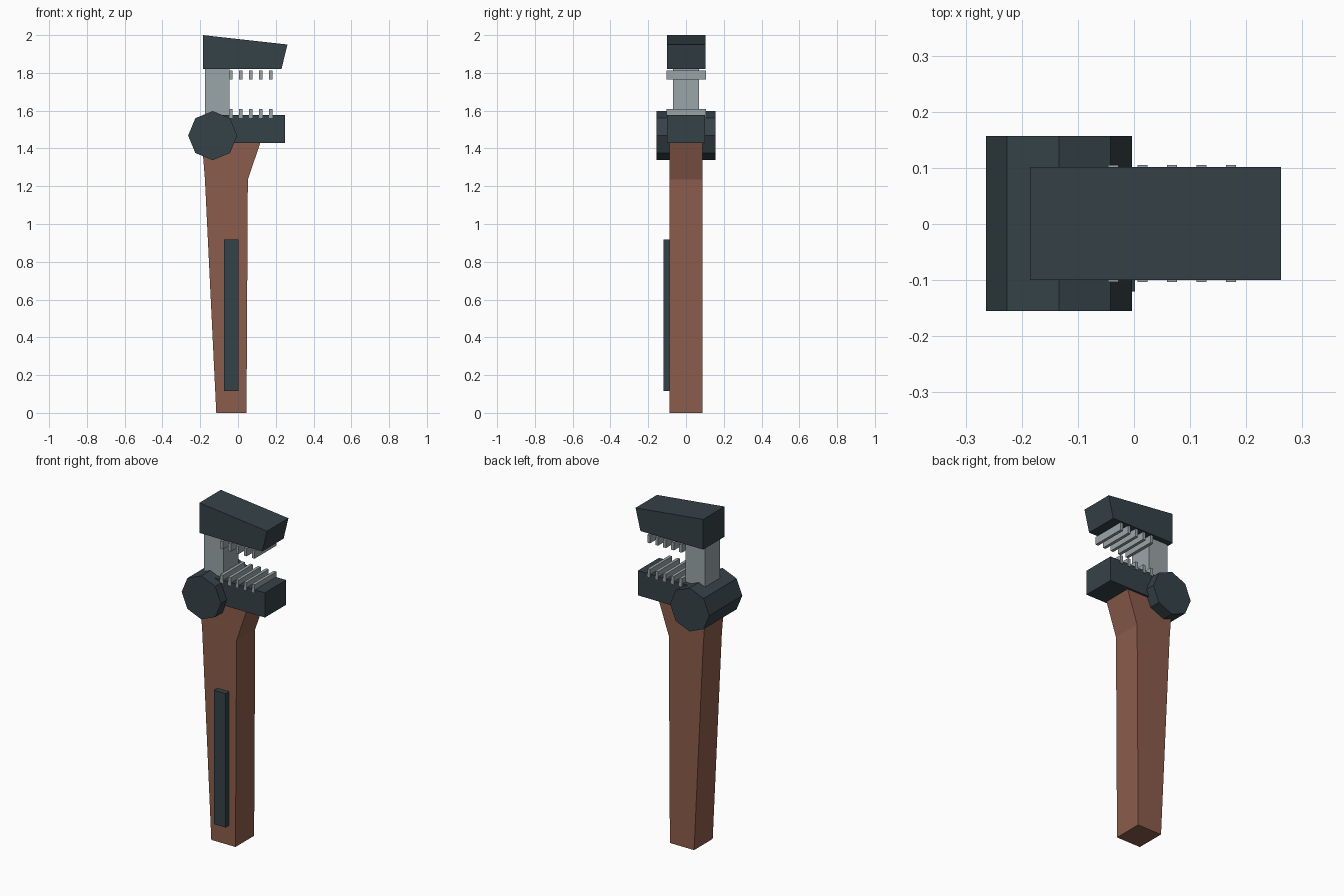
import bpy
import bmesh
import math

cube = bpy.data.objects.get("Cube")
if cube:
    bpy.data.objects.remove(cube, do_unlink=True)


def make_material(name, color):
    mat = bpy.data.materials.new(name)
    mat.use_nodes = True
    mat.diffuse_color = (*color, 1)
    mat.node_tree.nodes["Principled BSDF"].inputs["Base Color"].default_value = (*color, 1)
    return mat


dark = make_material("dark slate metal", (0.036, 0.054, 0.064))
wood = make_material("brown handle", (0.26, 0.11, 0.072))
steel = make_material("light steel", (0.32, 0.375, 0.39))


def extrude_profile(name, points, front, back, mat):
    """Extrude an (x, z) outline from y = front to y = back."""
    bm = bmesh.new()
    face = bm.faces.new([bm.verts.new((x, front, z)) for x, z in points])
    result = bmesh.ops.extrude_face_region(bm, geom=[face])
    verts = [g for g in result["geom"] if isinstance(g, bmesh.types.BMVert)]
    bmesh.ops.translate(bm, verts=verts, vec=(0, back - front, 0))
    bmesh.ops.recalc_face_normals(bm, faces=bm.faces)
    mesh = bpy.data.meshes.new(name)
    bm.to_mesh(mesh)
    bm.free()
    mesh.materials.append(mat)
    obj = bpy.data.objects.new(name, mesh)
    bpy.context.collection.objects.link(obj)
    return obj


def block(name, x0, x1, z0, z1, front, back, mat):
    outline = [(x0, z0), (x1, z0), (x1, z1), (x0, z1)]
    return extrude_profile(name, outline, front, back, mat)


# Tapered handle flaring out under the lower jaw
extrude_profile("handle", [(-0.115, 0), (0.045, 0), (0.052, 1.235), (0.12, 1.435),
                           (-0.185, 1.435), (-0.185, 1.36), (-0.175, 1.235)],
                -0.088, 0.088, wood)

# Raised grip strip on the front
block("grip_strip", -0.075, 0.002, 0.117, 0.917, -0.12, -0.08, dark)

# Octagonal adjusting knob
knob = [(-0.134 + 0.13 * math.cos(i * math.pi / 4),
         1.468 + 0.13 * math.sin(i * math.pi / 4)) for i in range(8)]
extrude_profile("adjusting_knob", knob, -0.155, 0.157, dark)

# Sliding shank and the two jaws
block("shank", -0.175, -0.046, 1.45, 1.84, -0.07, 0.07, steel)
block("lower_jaw", -0.13, 0.248, 1.43, 1.578, -0.1, 0.1, dark)
extrude_profile("upper_jaw", [(-0.185, 1.82), (0.23, 1.82), (0.262, 1.95), (-0.185, 2.0)],
                -0.1, 0.102, dark)

# Rows of gripping teeth
for i in range(5):
    x = -0.037 + 0.0525 * i
    block(f"upper_tooth_{i + 1}", x - 0.009, x + 0.009, 1.765, 1.812, -0.103, 0.105, steel)
    block(f"lower_tooth_{i + 1}", x - 0.009, x + 0.009, 1.562, 1.609, -0.103, 0.105, steel)
